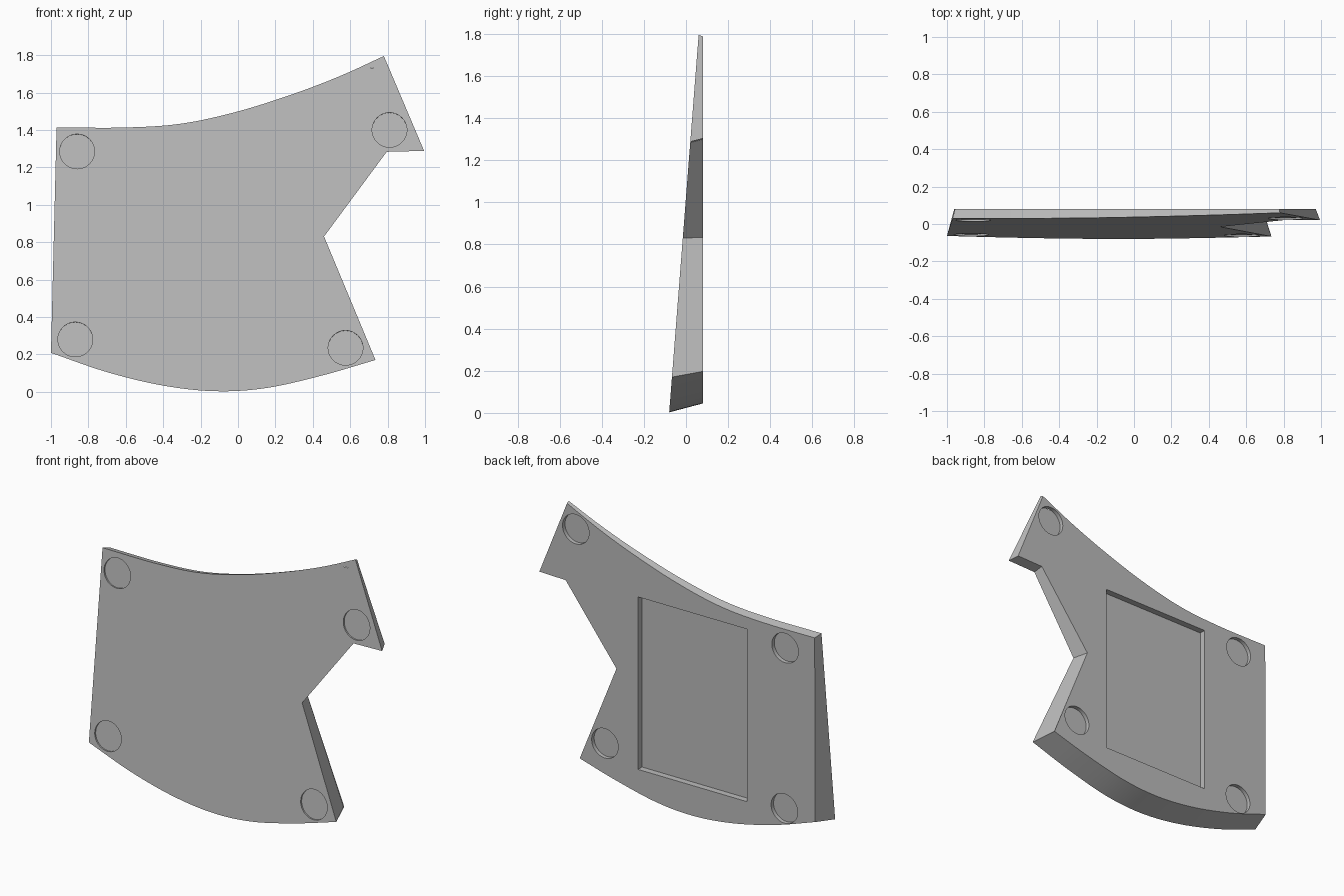
import bpy, bmesh, math
from mathutils import Vector, Matrix

cube = bpy.data.objects.get("Cube")
if cube:
    bpy.data.objects.remove(cube)

BACK = 0.08      # flat rear plane
LEAN = 0.078     # backward lean of the front face
DRAFT = 0.265    # inward taper of the side walls

grey = bpy.data.materials.new("light_grey")
grey.use_nodes = True
grey.diffuse_color = (0.5, 0.5, 0.5, 1)
grey.node_tree.nodes["Principled BSDF"].inputs["Base Color"].default_value = (0.5, 0.5, 0.5, 1)


def front_y(z):
    return -BACK + LEAN * z


def spline(points, steps=8):
    """Smooth curve passing through the points."""
    p = [Vector(q) for q in points]
    p = [2 * p[0] - p[1]] + p + [2 * p[-1] - p[-2]]
    out = []
    for a, b, c, d in zip(p, p[1:], p[2:], p[3:]):
        for i in range(steps):
            t = i / steps
            out.append(0.5 * (2 * b + (c - a) * t + (2 * a - 5 * b + 4 * c - d) * t ** 2
                              + (3 * b - a - 3 * c + d) * t ** 3))
    return out + [p[-2]]


def make_object(name, bm):
    bmesh.ops.recalc_face_normals(bm, faces=bm.faces[:])
    mesh = bpy.data.meshes.new(name)
    bm.to_mesh(mesh)
    bm.free()
    mesh.materials.append(grey)
    obj = bpy.data.objects.new(name, mesh)
    bpy.context.collection.objects.link(obj)
    return obj


def carve(target, bm):
    """Cut a pocket out of the target and drop the cutter."""
    cutter = make_object("pocket_cutter", bm)
    cutter.hide_render = True
    mod = target.modifiers.new("pocket", 'BOOLEAN')
    mod.operation, mod.solver, mod.object = 'DIFFERENCE', 'EXACT', cutter
    bpy.context.view_layer.objects.active = target
    bpy.ops.object.modifier_apply(modifier=mod.name)
    bpy.data.objects.remove(cutter)


def disc(x, y, z, direction, depth, radius=0.093):
    """Round cutter reaching the given depth either side of the surface point."""
    bm = bmesh.new()
    turn = Vector(direction).to_track_quat('Z', 'Y').to_matrix().to_4x4()
    bmesh.ops.create_cone(bm, cap_ends=True, segments=40, radius1=radius, radius2=radius,
                          depth=2 * depth, matrix=Matrix.Translation((x, y, z)) @ turn)
    return bm


# Outline of the front face, anticlockwise in x and z
bottom = spline([(-1, 0.208), (-0.7, 0.105), (-0.4, 0.033), (-0.12, 0.003),
                 (0.15, 0.02), (0.45, 0.087), (0.735, 0.17)])
notch = [Vector(q) for q in [(0.46, 0.83), (0.795, 1.283), (0.995, 1.288)]]
top = spline([(0.78, 1.795), (0.55, 1.69), (0.3, 1.594), (0, 1.499),
              (-0.3, 1.434), (-0.6, 1.413), (-0.97, 1.413)])
outline = bottom + notch + top

# Rear outline: each corner moves inward with the local thickness
rear = []
for i, p in enumerate(outline):
    e1 = (p - outline[i - 1]).normalized()
    e2 = (outline[(i + 1) % len(outline)] - p).normalized()
    n1, n2 = Vector((-e1.y, e1.x)), Vector((-e2.y, e2.x))
    inset = DRAFT * (BACK - front_y(p.y))
    rear.append(p + (n1 + n2) * inset / (1 + n1.dot(n2)))

# Tapered wedge panel
bm = bmesh.new()
front_ring = [bm.verts.new((p.x, front_y(p.y), p.y)) for p in outline]
back_ring = [bm.verts.new((p.x, BACK, p.y)) for p in rear]
bm.faces.new(front_ring)
bm.faces.new(back_ring[::-1])
for i in range(len(outline)):
    j = (i + 1) % len(outline)
    bm.faces.new((front_ring[i], back_ring[i], back_ring[j], front_ring[j]))
panel = make_object("wedge_panel", bm)

# Rectangular recess in the rear
bm = bmesh.new()
bmesh.ops.create_cube(bm, size=1, matrix=Matrix.Translation((-0.102, BACK, 0.782))
                      @ Matrix.Diagonal((0.764, 0.08, 1.092, 1)))
carve(panel, bm)

# Round pockets in the rear corners
for x, z in [(-0.745, 0.263), (-0.75, 1.28), (0.512, 0.339), (0.716, 1.64)]:
    carve(panel, disc(x, BACK, z, (0, 1, 0), 0.025))

# Very shallow round dimples in the front corners
for x, z in [(-0.87, 0.28), (-0.86, 1.285), (0.575, 0.235), (0.81, 1.40)]:
    carve(panel, disc(x, front_y(z), z, (0, -1, LEAN), 0.01))

bpy.ops.object.select_all(action='DESELECT')
panel.select_set(True)
bpy.context.view_layer.objects.active = panel
bpy.ops.object.shade_smooth_by_angle(angle=math.radians(20))
